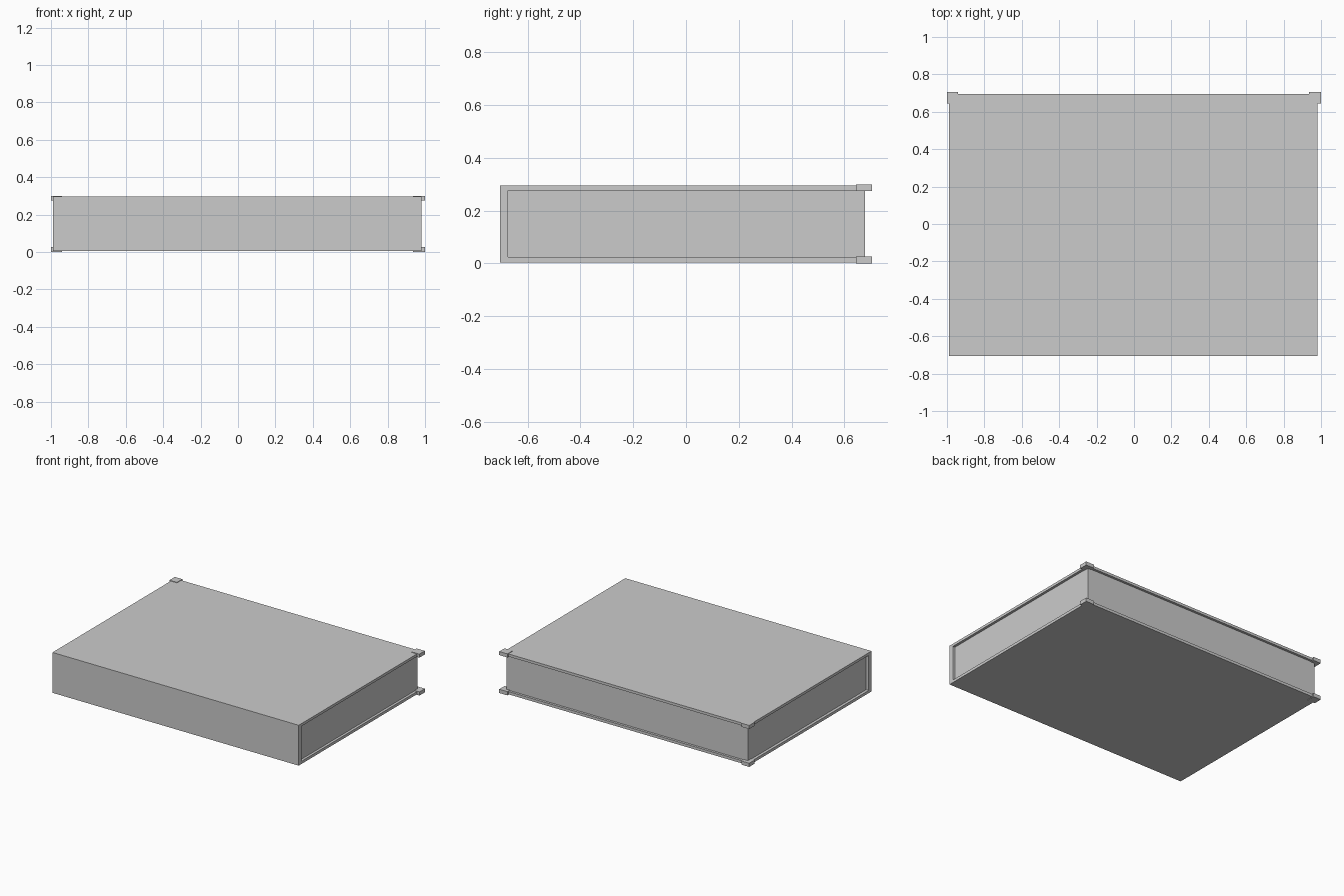
import bpy, bmesh

if "Cube" in bpy.data.objects:
    bpy.data.objects.remove(bpy.data.objects["Cube"])


def prism_x(name, profile, x0, x1):
    """Extrude a closed (y, z) profile from x0 to x1."""
    bm = bmesh.new()
    face = bm.faces.new([bm.verts.new((x0, y, z)) for y, z in profile])
    out = bmesh.ops.extrude_face_region(bm, geom=[face])
    verts = [g for g in out["geom"] if isinstance(g, bmesh.types.BMVert)]
    bmesh.ops.translate(bm, verts=verts, vec=(x1 - x0, 0, 0))
    bmesh.ops.recalc_face_normals(bm, faces=bm.faces)
    mesh = bpy.data.meshes.new(name)
    bm.to_mesh(mesh)
    bm.free()
    obj = bpy.data.objects.new(name, mesh)
    bpy.context.collection.objects.link(obj)
    return obj


def box(name, x, y, z):
    return prism_x(name, [(y[0], z[0]), (y[1], z[0]), (y[1], z[1]), (y[0], z[1])], *x)


# Cover: spine and both boards as one folded profile
SPINE, INNER, EDGE = -0.706, -0.674, 0.695
prism_x("cover", [(SPINE, 0.004), (EDGE, 0.004), (EDGE, 0.024), (INNER, 0.024),
                  (INNER, 0.277), (EDGE, 0.277), (EDGE, 0.296), (SPINE, 0.296)],
        -0.99, 0.98)

# Page block, set back from the open edges
box("pages", (-0.97, 0.962), (INNER, 0.678), (0.024, 0.277))

# Corner guards wrapping the board corners on the open side
for level, z in (("lower", (0.0, 0.027)), ("upper", (0.274, 0.30))):
    for side, x in (("left", (-1.0, -0.94)), ("right", (0.935, 1.0))):
        box(f"{level}_{side}_corner_guard", x, (0.645, 0.706), z)
